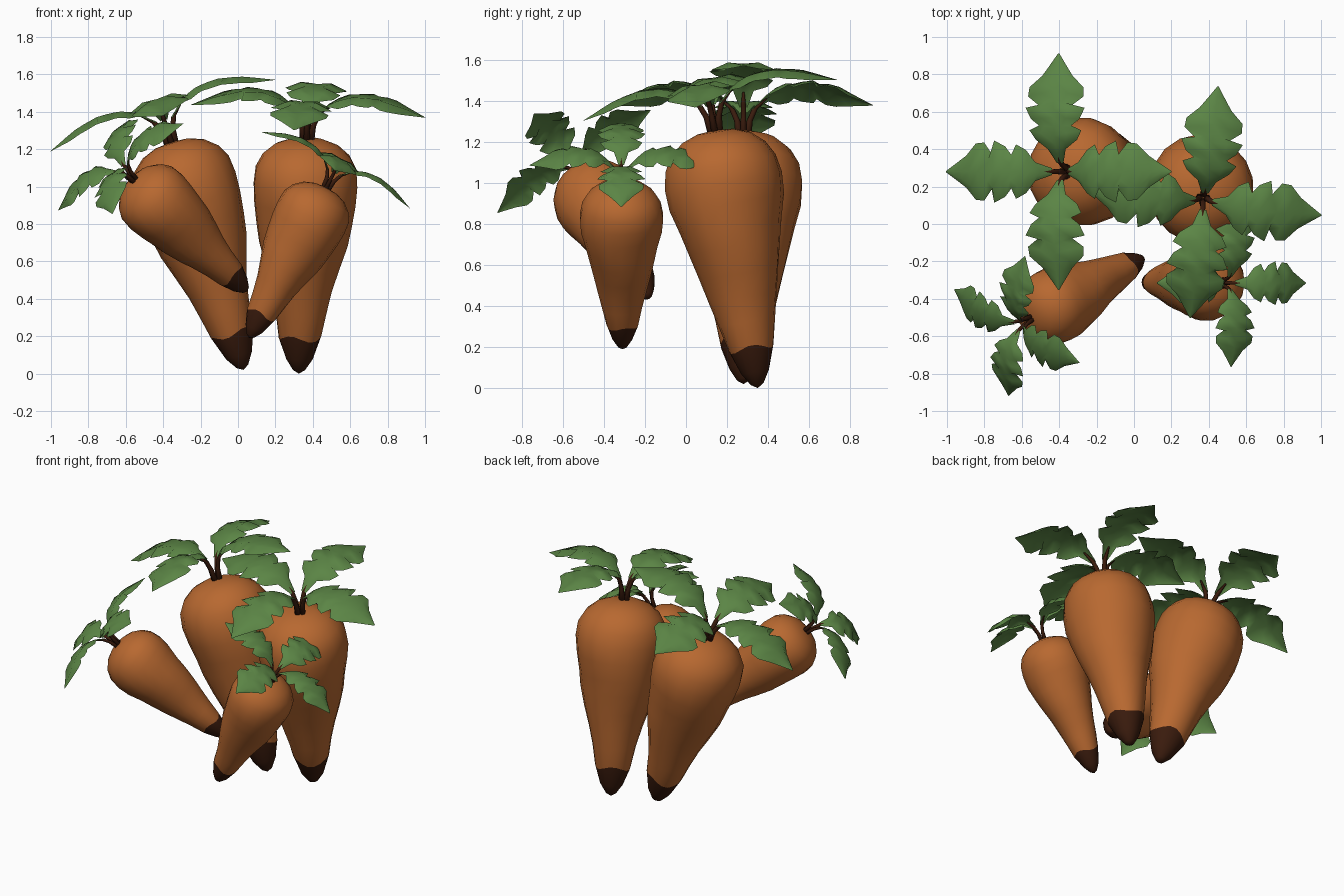
import bpy, bmesh, math
from mathutils import Vector, Matrix

if "Cube" in bpy.data.objects:
    bpy.data.objects.remove(bpy.data.objects["Cube"])


def material(name, rgb):
    m = bpy.data.materials.new(name)
    m.diffuse_color = (*rgb, 1)
    m.use_nodes = True
    m.node_tree.nodes["Principled BSDF"].inputs["Base Color"].default_value = m.diffuse_color
    return m


ORANGE = material("carrot orange", (0.48, 0.14, 0.03))
DARK = material("dark brown", (0.042, 0.011, 0.004))
GREEN = material("leaf green", (0.105, 0.235, 0.06))

# Root profile: (height along axis, radius), tip to crown
ROOT = [(0.02, 0.032), (0.08, 0.07), (0.20, 0.112), (0.33, 0.138), (0.45, 0.165),
        (0.57, 0.197), (0.70, 0.232), (0.80, 0.252), (0.92, 0.277), (1.02, 0.284),
        (1.11, 0.272), (1.18, 0.234), (1.235, 0.17), (1.265, 0.09)]
SIDES = 18
TOP = 1.28

# Half outline of the lobed leaf: (distance from axis, half width)
LEAF = [(0.045, 0.018), (0.12, 0.05), (0.17, 0.115), (0.22, 0.145), (0.245, 0.09),
        (0.28, 0.135), (0.34, 0.165), (0.355, 0.095), (0.40, 0.155), (0.45, 0.15),
        (0.51, 0.085), (0.575, 0.04), (0.63, 0.003)]
# Height of the leaf arch above the crown
ARCH = [(0.0, 0.06), (0.05, 0.125), (0.12, 0.19), (0.22, 0.228), (0.33, 0.235),
        (0.45, 0.21), (0.63, 0.14)]


def arch(r):
    for (r0, u0), (r1, u1) in zip(ARCH, ARCH[1:]):
        if r <= r1:
            return u0 + (u1 - u0) * (r - r0) / (r1 - r0)
    return ARCH[-1][1]


def finish(bm, name, mats, matrix):
    bmesh.ops.recalc_face_normals(bm, faces=bm.faces)
    for f in bm.faces:
        f.smooth = True
    me = bpy.data.meshes.new(name)
    bm.to_mesh(me)
    bm.free()
    for m in mats:
        me.materials.append(m)
    ob = bpy.data.objects.new(name, me)
    ob.matrix_world = matrix
    bpy.context.collection.objects.link(ob)


def bridge(bm, a, b, mat=0):
    for i in range(len(a)):
        j = (i + 1) % len(a)
        bm.faces.new((a[i], a[j], b[j], b[i])).material_index = mat


def root(name, matrix):
    bm = bmesh.new()
    rings = []
    for h, r in ROOT:
        ring = []
        for i in range(SIDES):
            a = math.tau * i / SIDES
            bump = 1 + 0.025 * math.sin(2 * a + 11 * h) * min(1, 3 * (TOP - h))
            wave = 0.015 * math.sin(3 * a + 1) if h == 0.20 else 0
            ring.append(bm.verts.new((r * bump * math.cos(a), r * bump * math.sin(a), h + wave)))
        rings.append(ring)
    for k in range(len(rings) - 1):
        bridge(bm, rings[k], rings[k + 1], 1 if ROOT[k + 1][0] <= 0.20 else 0)
    # close the tip and the crown
    for ring, z, mat in ((rings[0], 0.0, 1), (rings[-1], 1.272, 0)):
        c = bm.verts.new((0, 0, z))
        for i in range(SIDES):
            bm.faces.new((ring[i], ring[(i + 1) % SIDES], c)).material_index = mat
    finish(bm, name, [ORANGE, DARK], matrix)


def leaf(name, matrix):
    # strip with a grooved midrib and drooping edges
    bm = bmesh.new()
    rows = []
    for k, (r, w) in enumerate(LEAF):
        mid = 0.045 + (0.63 - 0.045) * k / (len(LEAF) - 1)
        row = []
        for s in (-1, -0.5, 0, 0.5, 1):
            x = mid + (r - mid) * abs(s)
            lift = {0: 0.0, 0.5: 0.006, 1: -0.03}[abs(s)] * min(1, w / 0.1)
            row.append(bm.verts.new((x, s * w, TOP + arch(x) + lift)))
        rows.append(row)
    for a, b in zip(rows, rows[1:]):
        for i in range(4):
            bm.faces.new((a[i], a[i + 1], b[i + 1], b[i]))
    finish(bm, name, [GREEN], matrix)


def stem(name, matrix):
    # tapered leaf stalk
    bm = bmesh.new()
    rings = []
    for x, z, t in ((0.018, -0.03, 0.02), (0.03, 0.06, 0.015), (0.055, 0.12, 0.014), (0.11, 0.172, 0.006)):
        rings.append([bm.verts.new((x + t * math.cos(math.tau * i / 6),
                                    t * math.sin(math.tau * i / 6), TOP + z)) for i in range(6)])
    for a, b in zip(rings, rings[1:]):
        bridge(bm, a, b)
    bm.faces.new(rings[0])
    bm.faces.new(rings[-1])
    finish(bm, name, [DARK], matrix)


def carrot(name, tip, crown, first_leaf):
    tip, crown = Vector(tip), Vector(crown)
    axis = crown - tip
    scale = axis.length / TOP
    axis.normalize()
    d = Vector(first_leaf)
    d = (d - axis * d.dot(axis)).normalized()
    frame = Matrix((d, axis.cross(d), axis)).transposed().to_4x4()
    base = Matrix.Translation(tip) @ frame @ Matrix.Scale(scale, 4)
    root(name + "_root", base)
    for i in range(4):
        m = base @ Matrix.Rotation(i * math.pi / 2, 4, 'Z')
        leaf(f"{name}_leaf_{i + 1}", m)
        stem(f"{name}_stem_{i + 1}", m)


carrot("back_left_carrot", (0.03, 0.28, 0.02), (-0.36, 0.28, 1.245), (-0.95, 0, -0.3))
carrot("back_right_carrot", (0.325, 0.35, 0.0), (0.37, 0.14, 1.265), (0.99, -0.11, -0.06))
carrot("front_left_carrot", (0.05, -0.18, 0.44), (-0.56, -0.51, 1.04), (-0.74, 0.43, -0.51))
carrot("front_right_carrot", (0.06, -0.31, 0.19), (0.475, -0.315, 1.0), (0.88, 0, -0.47))
